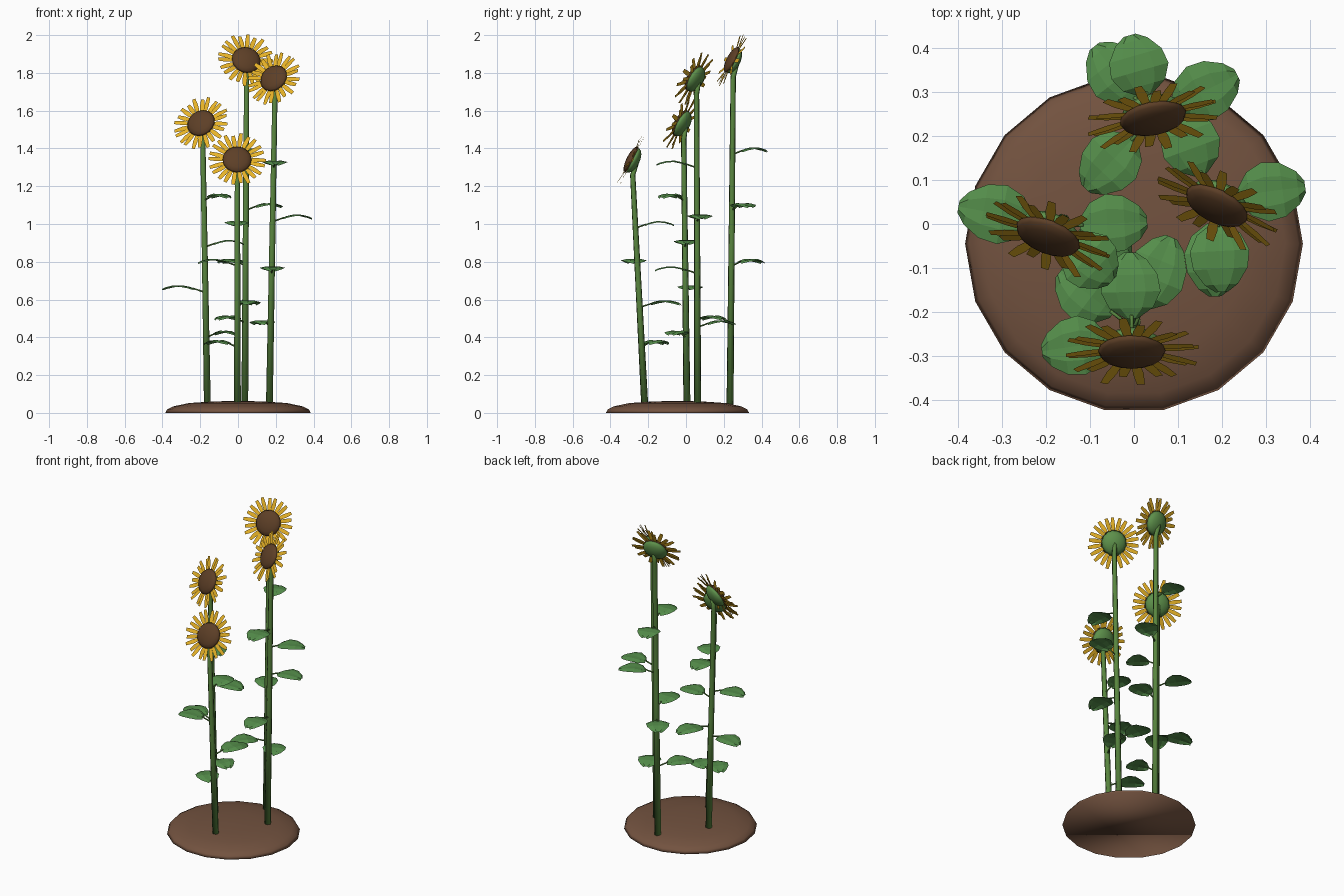
import bpy, bmesh, math, random
from mathutils import Vector, Matrix

if "Cube" in bpy.data.objects:
    bpy.data.objects.remove(bpy.data.objects["Cube"])
random.seed(4)


def mat(name, c):
    m = bpy.data.materials.new(name)
    m.diffuse_color = (*c, 1)
    m.use_nodes = True
    m.node_tree.nodes["Principled BSDF"].inputs["Base Color"].default_value = m.diffuse_color
    return m


SOIL = mat("soil", (0.17, 0.085, 0.05))
STEM = mat("stem_green", (0.10, 0.24, 0.05))
LEAF = mat("leaf_green", (0.09, 0.27, 0.07))
CALYX = mat("calyx_green", (0.11, 0.28, 0.07))
GOLD = mat("petal_yellow", (0.80, 0.45, 0.02))
SEED = mat("seed_brown", (0.11, 0.05, 0.02))


def make(name, verts, faces, m, smooth=False):
    me = bpy.data.meshes.new(name)
    me.from_pydata([tuple(v) for v in verts], [], faces)
    me.materials.append(m)
    for p in me.polygons:
        p.use_smooth = smooth
    ob = bpy.data.objects.new(name, me)
    bpy.context.collection.objects.link(ob)
    return ob


def lathe(name, profile, n, m, M, smooth=True):
    """Closed revolve of (radius, z) rings, capped at both ends."""
    verts, faces = [], []
    for r, z in profile:
        for i in range(n):
            a = 2 * math.pi * i / n
            verts.append(M @ Vector((r * math.cos(a), r * math.sin(a), z)))
    for k in range(len(profile) - 1):
        for i in range(n):
            j = (i + 1) % n
            faces.append((k*n + i, k*n + j, k*n + n + j, k*n + n + i))
    faces.append(tuple(reversed(range(n))))
    top = (len(profile) - 1) * n
    faces.append(tuple(range(top, top + n)))
    return make(name, verts, faces, m, smooth)


def stem(name, path, r0, r1, n=7):
    verts, faces = [], []
    last = len(path) - 1
    for k, p in enumerate(path):
        r = r0 + (r1 - r0) * k / last
        d = (Vector(path[min(k + 1, last)]) - Vector(path[max(k - 1, 0)])).normalized()
        q = Vector((0, 0, 1)).rotation_difference(d)
        for i in range(n):
            a = 2 * math.pi * i / n
            verts.append(Vector(p) + q @ Vector((r * math.cos(a), r * math.sin(a), 0)))
    for k in range(last):
        for i in range(n):
            j = (i + 1) % n
            faces.append((k*n + i, k*n + j, k*n + n + j, k*n + n + i))
    faces += [tuple(reversed(range(n))), tuple(range(last * n, last * n + n))]
    return make(name, verts, faces, STEM, True)


def leaf(name, base, tip, z):
    """Broad blade on a short stalk, arched along its length."""
    b = Vector((base[0], base[1], z - 0.02))
    d = Vector((tip[0] - base[0], tip[1] - base[1], 0))
    L = d.length
    d.normalize()
    s = Vector((-d.y, d.x, 0))
    # fraction of length, half width, height above base
    rows = [(0.26, 0.014, 0.010), (0.38, 0.050, 0.020), (0.56, 0.068, 0.028),
            (0.75, 0.062, 0.026), (0.92, 0.038, 0.017), (1.0, 0.014, 0.009)]
    verts, faces = [], []
    for t, w, h in rows:
        for k in (-1, -0.5, 0, 0.5, 1):
            dz = h - 0.010 * k * k - (0.004 if k == 0 else 0)
            verts.append(b + d * (L * t) + s * (w * k) + Vector((0, 0, dz)))
    for r in range(len(rows) - 1):
        for c in range(4):
            i = r * 5 + c
            faces.append((i, i + 5, i + 6, i + 1))
    make(name, verts, faces, LEAF)
    stem(name + "_stalk", [b - Vector((0, 0, 0.012)), b + d * (L * 0.30) + Vector((0, 0, 0.010))],
         0.005, 0.004, 5)


def head(name, c, yaw, elev, R):
    yaw, elev = math.radians(yaw), math.radians(elev)
    X = Vector((math.cos(yaw), math.sin(yaw), 0))
    f = Vector((math.sin(yaw), -math.cos(yaw), 0))
    N = f * math.cos(elev) + Vector((0, 0, math.sin(elev)))
    Y = N.cross(X)
    M = Matrix.Translation(c) @ Matrix((X, Y, N)).transposed().to_4x4()
    # seed disc in front, calyx behind
    dome = [(math.cos(a), math.sin(a)) for a in (0, 0.4, 0.8, 1.2, 1.5)]
    lathe(name + "_seed_disc", [(0.060, -0.008)] + [(0.077 * r, 0.002 + 0.026 * z) for r, z in dome],
          16, SEED, M)
    lathe(name + "_calyx", [(0.074 * r, -0.004 - 0.038 * z) for r, z in reversed(dome)], 14, CALYX, M)
    # ring of blunt strap petals with alternating tilt
    verts, faces, n = [], [], 22
    for i in range(n):
        Q = Matrix.Rotation(2 * math.pi * i / n, 4, 'Z')
        tip = (0.012 if i % 2 else -0.006) + random.uniform(-0.003, 0.003)
        r1 = R * random.uniform(0.96, 1.01)
        b = len(verts)
        for t, w in ((0.0, 0.008), (0.55, 0.0125), (1.0, 0.009)):
            r = 0.055 + (r1 - 0.055) * t
            for k in (-1, 1):
                verts.append(M @ Q @ Vector((r, k * w, tip * t)))
        faces += [(b, b + 2, b + 3, b + 1), (b + 2, b + 4, b + 5, b + 3)]
    make(name + "_petals", verts, faces, GOLD)
    return Vector(c) - N * 0.03


# soil mound
lathe("soil_mound", [(0.385, 0), (0.375, 0.018), (0.345, 0.034), (0.26, 0.052), (0.14, 0.060), (0.04, 0.063)],
      18, SOIL, Matrix.Translation((0, -0.045, 0)))

# name, stem base, stem top, head centre, yaw, leaves (tip x, tip y, z)
plants = [
    ("tall_flower", (0.035, 0.233), (0.045, 0.250, 1.78), (0.043, 0.245, 1.867), 11,
     [(-0.11, 0.08, 0.51), (-0.09, 0.405, 0.81), (0.235, 0.34, 1.105), (-0.01, 0.43, 1.40)]),
    ("right_flower", (0.165, 0.062), (0.195, 0.056, 1.69), (0.19, 0.045, 1.77), -27,
     [(0.10, 0.26, 0.485), (0.185, -0.165, 0.77), (0.39, 0.085, 1.045), (0.20, -0.155, 1.33)]),
    ("left_flower", (-0.163, 0.005), (-0.187, -0.012, 1.45), (-0.195, -0.025, 1.533), -22,
     [(-0.01, -0.08, 0.43), (-0.40, 0.04, 0.67), (0.03, 0.005, 0.91), (-0.05, -0.13, 1.155)]),
    ("front_flower", (-0.004, -0.218), (-0.004, -0.282, 1.26), (-0.005, -0.287, 1.34), 0,
     [(-0.17, -0.11, 0.38), (0.085, -0.03, 0.59), (-0.21, -0.29, 0.81), (-0.01, -0.065, 1.01)]),
]
for name, b, t, c, yaw, leaves in plants:
    back = head(name + "_head", c, yaw, 27, 0.152)
    base = Vector((b[0], b[1], 0.03))
    top = Vector(t)
    stem(name + "_stem", [base, base.lerp(top, 0.5), top, back], 0.019, 0.012)
    for i, (x, y, z) in enumerate(leaves):
        p = base.lerp(top, (z - 0.03) / (top.z - 0.03))
        leaf(f"{name}_leaf_{i + 1}", (p.x, p.y), (x, y), z)
